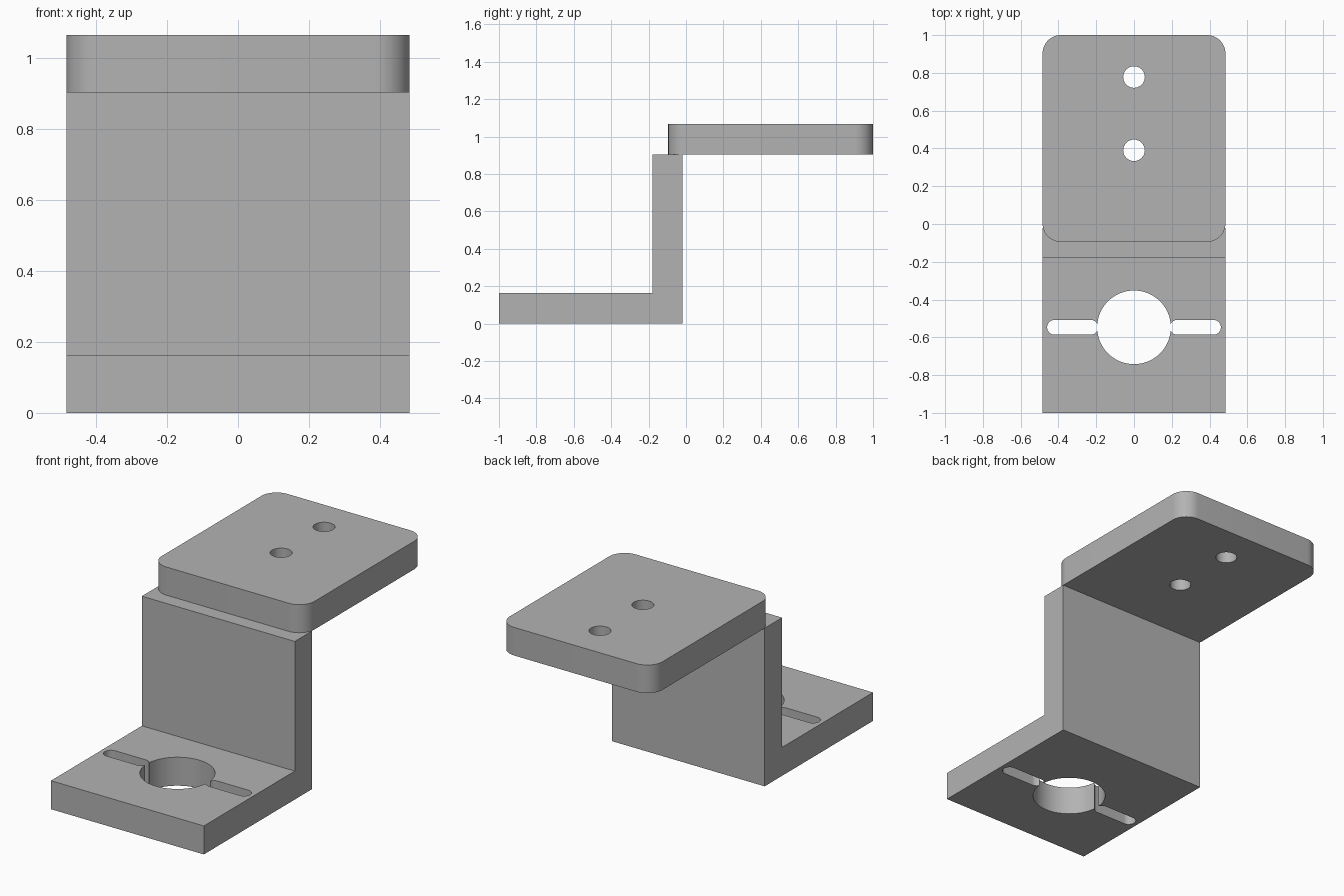
import bpy, bmesh, math
from mathutils import Vector

cube = bpy.data.objects.get("Cube")
if cube:
    bpy.data.objects.remove(cube, do_unlink=True)

W = 0.484          # half width
T = 0.163          # plate thickness
WALL_TOP = 0.905
TOP = 1.066

grey = bpy.data.materials.new("plain_grey")
grey.use_nodes = True
colour = (0.45, 0.45, 0.45, 1)
grey.diffuse_color = colour
grey.node_tree.nodes["Principled BSDF"].inputs["Base Color"].default_value = colour


def prism(name, outline, offset):
    """Extrude a closed outline of 3D points along an offset."""
    bm = bmesh.new()
    face = bm.faces.new([bm.verts.new(p) for p in outline])
    ext = bmesh.ops.extrude_face_region(bm, geom=[face])
    verts = [g for g in ext["geom"] if isinstance(g, bmesh.types.BMVert)]
    bmesh.ops.translate(bm, verts=verts, vec=Vector(offset))
    bmesh.ops.recalc_face_normals(bm, faces=bm.faces)
    mesh = bpy.data.meshes.new(name)
    bm.to_mesh(mesh)
    bm.free()
    mesh.materials.append(grey)
    obj = bpy.data.objects.new(name, mesh)
    bpy.context.collection.objects.link(obj)
    return obj


def rounded(x0, x1, y0, y1, r, z, steps=16):
    """Rectangle outline with round corners; becomes a circle or slot at full radius."""
    pts = []
    centres = [(x1 - r, y1 - r), (x0 + r, y1 - r), (x0 + r, y0 + r), (x1 - r, y0 + r)]
    for k, (cx, cy) in enumerate(centres):
        for i in range(steps + 1):
            a = math.pi / 2 * (k + i / steps)
            p = Vector((cx + r * math.cos(a), cy + r * math.sin(a), z))
            if not pts or (p - pts[-1]).length > 1e-5:
                pts.append(p)
    if (pts[0] - pts[-1]).length < 1e-5:
        pts.pop()
    return pts


def cut(target, x0, x1, y0, y1, r, z0, z1):
    """Cut a rounded opening right through the target."""
    cutter = prism("cutter", rounded(x0, x1, y0, y1, r, z0), (0, 0, z1 - z0))
    cutter.hide_render = True
    mod = target.modifiers.new("opening", "BOOLEAN")
    mod.operation = "DIFFERENCE"
    mod.solver = "EXACT"
    mod.object = cutter
    bpy.context.view_layer.objects.active = target
    bpy.ops.object.modifier_apply(modifier=mod.name)
    bpy.data.objects.remove(cutter, do_unlink=True)


def finish(obj):
    bpy.ops.object.select_all(action="DESELECT")
    obj.select_set(True)
    bpy.context.view_layer.objects.active = obj
    bpy.ops.object.shade_smooth_by_angle(angle=math.radians(30))


# L-shaped bracket: base plate and upright wall
front, back, wall = -1.0, -0.02, -0.178
profile = [(front, 0), (back, 0), (back, WALL_TOP), (wall, WALL_TOP), (wall, T), (front, T)]
bracket = prism("base_and_wall", [(-W, y, z) for y, z in profile], (2 * W, 0, 0))

# Central round opening with a slot on either side
hole_y, hole_r, slot_r = -0.547, 0.195, 0.039
cut(bracket, -hole_r, hole_r, hole_y - hole_r, hole_y + hole_r, hole_r, -0.1, 0.3)
for x0, x1 in ((0.19, 0.46), (-0.46, -0.19)):
    cut(bracket, x0, x1, hole_y - slot_r, hole_y + slot_r, slot_r, -0.1, 0.3)
finish(bracket)

# Top plate with round corners and two screw holes
plate = prism("top_plate", rounded(-W, W, -0.095, 1.0, 0.097, WALL_TOP),
              (0, 0, TOP - WALL_TOP))
screw_r = 0.057
for y in (0.39, 0.778):
    cut(plate, -screw_r, screw_r, y - screw_r, y + screw_r, screw_r, 0.8, 1.2)
finish(plate)
